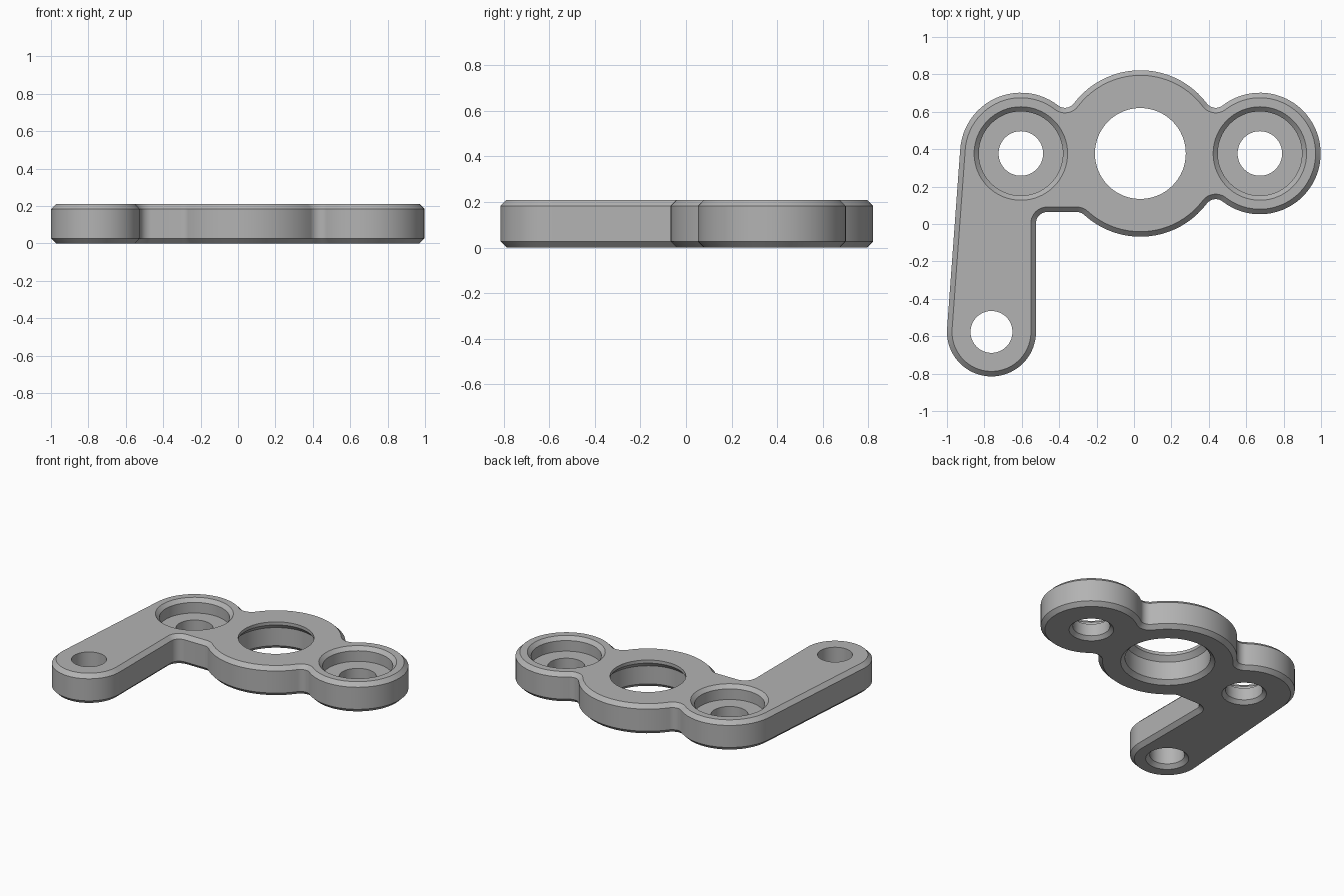
import bpy
import bmesh
import math
from mathutils import Vector

if "Cube" in bpy.data.objects:
    bpy.data.objects.remove(bpy.data.objects["Cube"], do_unlink=True)

HEIGHT = 0.21
CHAMFER = 0.027
FILLET = 0.06
STEP = math.radians(5)

ARM, HUB = Vector((-0.762, -0.577)), Vector((0.034, 0.377))
LEFT_BOSS, RIGHT_BOSS = HUB - Vector((0.639, 0)), HUB + Vector((0.639, 0))
ARM_R, HUB_R, BOSS_R = 0.238, 0.445, 0.325
WEB_Y = 0.064


def notch(side, up):
    """Centre of the fillet that blends the hub into a boss."""
    d = 0.639
    a, b = HUB_R + FILLET, BOSS_R + FILLET
    x = (a * a - b * b + d * d) / (2 * d)
    return HUB + Vector((side * x, up * math.sqrt(a * a - x * x)))


# Outline as a belt round circles; a negative radius is a concave fillet
web = WEB_Y - FILLET
hub_dx = math.sqrt((HUB_R + FILLET) ** 2 - (HUB.y - web) ** 2)
belt = [
    (ARM, ARM_R),
    (Vector((ARM.x + ARM_R + FILLET, web)), -FILLET),
    (Vector((HUB.x - hub_dx, web)), -FILLET),
    (HUB, HUB_R),
    (notch(1, -1), -FILLET),
    (RIGHT_BOSS, BOSS_R),
    (notch(1, 1), -FILLET),
    (HUB, HUB_R),
    (notch(-1, 1), -FILLET),
    (LEFT_BOSS, BOSS_R),
]


def tangent_angle(a, b):
    d = b[0] - a[0]
    ratio = max(-1, min(1, (a[1] - b[1]) / d.length))
    return math.atan2(d.y, d.x) - math.acos(ratio)


def outline():
    """List of (centre, signed radius, direction) round the whole belt."""
    result = []
    for i, (centre, r) in enumerate(belt):
        start = tangent_angle(belt[i - 1], belt[i])
        end = tangent_angle(belt[i], belt[(i + 1) % len(belt)])
        turn = math.copysign(1, r)
        sweep = (turn * (end - start)) % math.tau
        count = max(3, math.ceil(sweep / STEP))
        for k in range(count + 1):
            t = start + turn * sweep * k / count
            result.append((centre, r, Vector((math.cos(t), math.sin(t)))))
    return result


def circle(centre):
    n = 64
    return [(centre, 0, Vector((math.cos(math.tau * k / n), math.sin(math.tau * k / n))))
            for k in range(n)]


def sweep_wall(bm, path, profile):
    """Skin (offset, height) rings; return the first and last edge loops."""
    rings = [[bm.verts.new((*(c + (r + off) * u), z)) for c, r, u in path]
             for off, z in profile]
    n = len(path)
    for low, high in zip(rings, rings[1:]):
        for k in range(n):
            j = (k + 1) % n
            bm.faces.new((low[k], low[j], high[j], high[k]))
    return [[bm.edges.get((ring[k], ring[(k + 1) % n])) for k in range(n)]
            for ring in (rings[0], rings[-1])]


# Hole sections, from the underside to the top
hub_bore = [(0.302, 0), (0.274, CHAMFER), (0.274, 0.155), (0.243, 0.188), (0.243, HEIGHT)]
boss_bore = [(0.143, 0), (0.119, 0.024), (0.119, 0.11), (0.225, 0.11),
             (0.225, HEIGHT - 0.025), (0.25, HEIGHT)]
arm_bore = [(0.138, 0), (0.112, 0.026), (0.112, HEIGHT)]
rim = [(-CHAMFER, 0), (0, CHAMFER), (0, HEIGHT - CHAMFER), (-CHAMFER, HEIGHT)]

bm = bmesh.new()
walls = [(outline(), rim), (circle(HUB), hub_bore), (circle(ARM), arm_bore),
         (circle(LEFT_BOSS), boss_bore), (circle(RIGHT_BOSS), boss_bore)]
bottom, top = [], []
for path, profile in walls:
    low, high = sweep_wall(bm, path, profile)
    bottom += low
    top += high

# Flat underside and top with the holes left open
for loop, z in ((bottom, -1), (top, 1)):
    bmesh.ops.triangle_fill(bm, use_beauty=True, use_dissolve=False,
                            edges=loop, normal=(0, 0, z))
bmesh.ops.remove_doubles(bm, verts=bm.verts, dist=0.0002)
bmesh.ops.recalc_face_normals(bm, faces=bm.faces)

mesh = bpy.data.meshes.new("bracket_plate")
bm.to_mesh(mesh)
bm.free()
plate = bpy.data.objects.new("bracket_plate", mesh)
bpy.context.collection.objects.link(plate)

# Plain grey finish
grey = bpy.data.materials.new("plain_grey")
grey.use_nodes = True
colour = (0.45, 0.45, 0.45, 1)
grey.diffuse_color = colour
grey.node_tree.nodes["Principled BSDF"].inputs["Base Color"].default_value = colour
mesh.materials.append(grey)

bpy.context.view_layer.objects.active = plate
plate.select_set(True)
bpy.ops.object.shade_smooth_by_angle(angle=math.radians(25))
